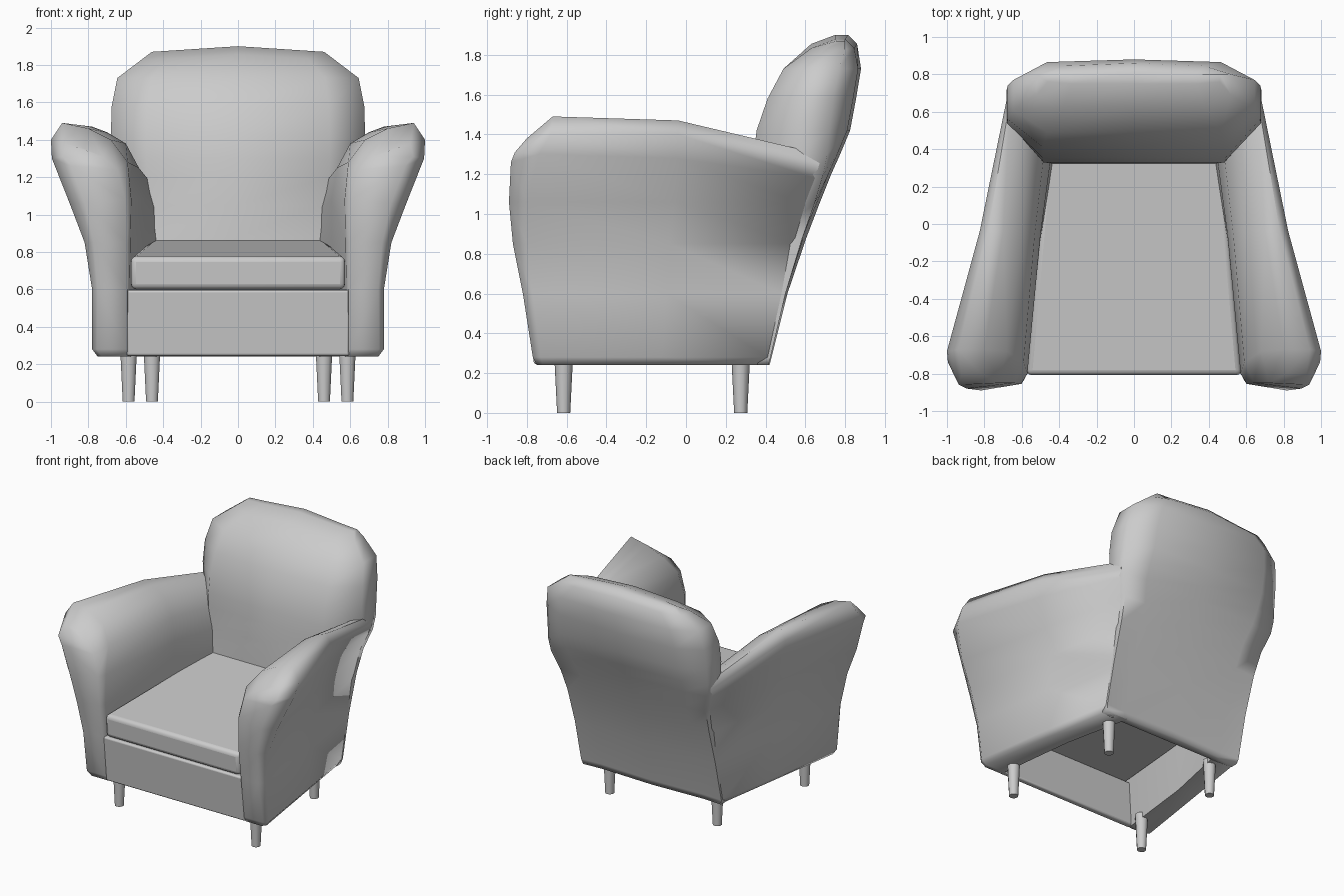
import bpy, bmesh, math

if "Cube" in bpy.data.objects:
    bpy.data.objects.remove(bpy.data.objects["Cube"])


def finish(bm, name, angle=50, bevel=0, mirror=False):
    bmesh.ops.recalc_face_normals(bm, faces=bm.faces)
    mesh = bpy.data.meshes.new(name)
    bm.to_mesh(mesh)
    bm.free()
    ob = bpy.data.objects.new(name, mesh)
    bpy.context.collection.objects.link(ob)
    if bevel:
        mod = ob.modifiers.new("bevel", 'BEVEL')
        mod.width, mod.segments = bevel, 3
    if mirror:
        ob.modifiers.new("mirror", 'MIRROR')
    bpy.context.view_layer.objects.active = ob
    ob.select_set(True)
    bpy.ops.object.shade_smooth_by_angle(angle=math.radians(angle))
    ob.select_set(False)
    return ob


def loft(rings):
    """Skin equal-length even rings; each cap is a strip of quads."""
    bm = bmesh.new()
    vs = [[bm.verts.new(p) for p in r] for r in rings]
    n = len(vs[0])
    for a, b in zip(vs, vs[1:]):
        for i in range(n):
            j = (i + 1) % n
            bm.faces.new((a[i], a[j], b[j], b[i]))
    for r in (vs[0], vs[-1]):
        for i in range(n // 2 - 1):
            bm.faces.new((r[i], r[i + 1], r[n - 2 - i], r[n - 1 - i]))
    return bm


# Arms: rows of (inner x, inner z, outer x, outer z), from floor to crest
front = [(.58, .24, .75, .24), (.58, .28, .78, .28), (.58, .6, .78, .6),
         (.575, .85, .82, .85), (.57, 1.08, .9, 1.06), (.59, 1.28, .995, 1.3),
         (.68, 1.40, 1.0, 1.4), (.80, 1.46, .94, 1.49)]
middle = [(.51, .24, .66, .24), (.51, .28, .69, .28), (.51, .6, .69, .6),
          (.5, .85, .71, .85), (.5, 1.08, .75, 1.06), (.53, 1.25, .81, 1.28),
          (.6, 1.38, .825, 1.4), (.70, 1.44, .78, 1.47)]
rear = [(.4, .24, .58, .24), (.4, .28, .6, .28), (.4, .6, .6, .6),
        (.4, .85, .6, .85), (.41, 1.0, .62, 1.05), (.45, 1.15, .665, 1.18),
        (.53, 1.24, .68, 1.25), (.6, 1.29, .66, 1.3)]
y_cap = [-.75, -.77, -.82, -.87, -.89, -.88, -.86, -.80]
y_front = [-.72, -.73, -.77, -.80, -.80, -.74, -.68, -.67]
y_mid = [-.12, -.12, -.1, -.08, -.06, -.05, -.04, -.04]
y_rear = [.40, .41, .48, .55, .61, .65, .67, .68]
# Rounding of the front cap per row: drop, inner and outer shrink, inner setback
drop = [0, 0, 0, 0, 0, .04, .09, .11]
shrink_in = [.06, .06, .06, .08, .1, .13, .13, .13]
shrink_out = [.13, .13, .15, .2, .25, .25, .2, .13]
setback = [0, 0, .01, .025, .035, .03, .01, 0]


def arm_ring(rows, ys, back=(0,) * 8):
    inner = [(r[0], y + b, r[1]) for r, y, b in zip(rows, ys, back)]
    outer = [(r[2], y, r[3]) for r, y in zip(rows, ys)]
    return inner + outer[::-1]


cap = []
for (xi, zi, xo, zo), d, si, so in zip(front, drop, shrink_in, shrink_out):
    w = xo - xi
    cap.append((xi + w * si, zi - d, xo - w * so, zo - d))
finish(loft([arm_ring(cap, y_cap, setback), arm_ring(front, y_front),
             arm_ring(middle, y_mid), arm_ring(rear, y_rear)]),
       "arms", 75, mirror=True)

# Backrest: (z, half width, front y, front y at side, rear y, rear y at side)
levels = [(.24, .59, .35, .36, .42, .415), (.28, .60, .34, .36, .43, .425),
          (.6, .60, .32, .36, .51, .50), (.88, .605, .32, .42, .605, .585),
          (1.05, .622, .325, .48, .67, .645), (1.2, .672, .33, .54, .73, .69),
          (1.3, .682, .34, .55, .775, .71), (1.42, .68, .355, .54, .825, .72),
          (1.58, .675, .41, .56, .855, .74), (1.73, .645, .49, .61, .88, .77),
          (1.855, .52, .63, .69, .86, .80), (1.9, .46, .75, .76, .815, .80)]
rings = []
for z, w, yf, ysf, yb, ysb in levels:
    fr, bk = [], []
    for f in (-1, -.72, 0, .72, 1):
        e = abs(f) == 1
        zz = z - (.03 * abs(f) if z > 1.8 else 0)
        fr.append((w * f, ysf if e else yf, zz))
        bk.append((w * f, ysb if e else yb - .02 * abs(f), zz))
    rings.append(fr + bk[::-1])
finish(loft(rings), "backrest", 80)


# Seat cushion and front rail: (half width, bottom y, top y, bottom z, top z) per end
def block(name, ends, bevel):
    rs = []
    for w, y0, y1, z0, z1 in ends:
        rs.append([(-w, y0, z0), (w, y0, z0), (w, y1, z1), (-w, y1, z1)])
    return finish(loft(rs), name, 50, bevel)


block("seat_cushion", [(.575, -.80, -.81, .60, .775), (.47, .38, .38, .60, .865)], .03)
block("front_rail", [(.595, -.765, -.80, .245, .595), (.595, -.72, -.74, .245, .60)], .012)

# Legs: tapered, front pair wider apart than the rear pair
for name, x, y in (("front_leg", .585, -.615), ("rear_leg", .46, .275)):
    bm = bmesh.new()
    bmesh.ops.create_cone(bm, cap_ends=True, segments=10, radius1=.033,
                          radius2=.047, depth=.28)
    bmesh.ops.translate(bm, verts=bm.verts, vec=(x, y, .14))
    finish(bm, name, 40, mirror=True)
